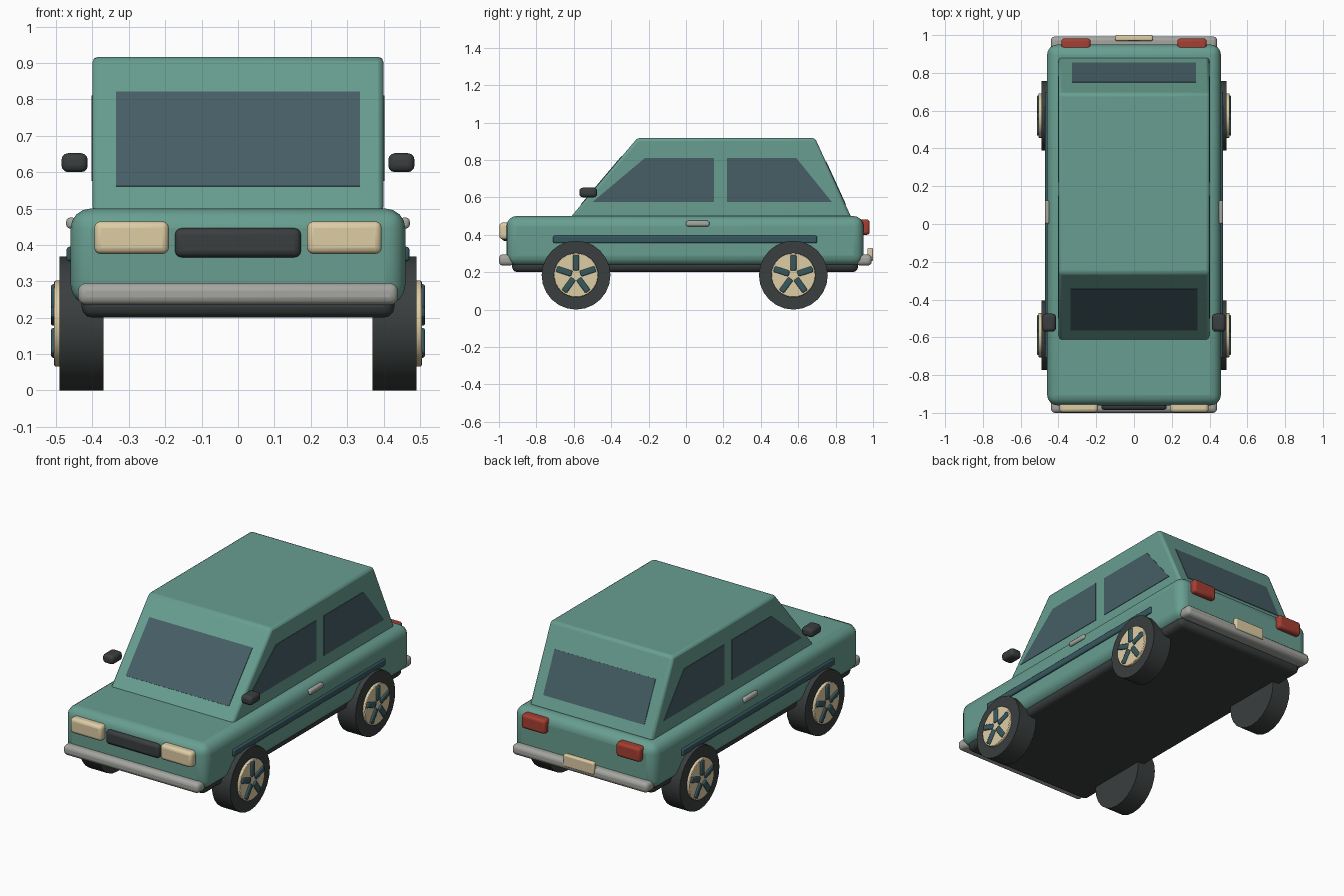
import bpy, bmesh, math
from mathutils import Vector, Matrix

old = bpy.data.objects.get("Cube")
if old:
    bpy.data.objects.remove(old, do_unlink=True)


def material(name, srgb):
    lin = [((c / 255 + 0.055) / 1.055) ** 2.4 for c in srgb] + [1]
    m = bpy.data.materials.new(name)
    m.use_nodes = True
    m.diffuse_color = lin
    m.node_tree.nodes["Principled BSDF"].inputs["Base Color"].default_value = lin
    return m


paint = material("teal paint", (104, 158, 144))
glass = material("dark glass", (70, 95, 102))
rubber = material("black rubber", (58, 62, 62))
cream = material("cream", (222, 205, 165))
chrome = material("grey metal", (165, 165, 160))
red = material("red lens", (165, 62, 50))
trim = material("dark teal trim", (55, 88, 95))


def finish(name, bm, mat, bevel=0, segments=3):
    bmesh.ops.recalc_face_normals(bm, faces=bm.faces)
    mesh = bpy.data.meshes.new(name)
    bm.to_mesh(mesh)
    bm.free()
    mesh.materials.append(mat)
    ob = bpy.data.objects.new(name, mesh)
    bpy.context.collection.objects.link(ob)
    if bevel:
        mod = ob.modifiers.new("soft edges", "BEVEL")
        mod.width, mod.segments = bevel, segments
    bpy.ops.object.select_all(action="DESELECT")
    ob.select_set(True)
    bpy.context.view_layer.objects.active = ob
    bpy.ops.object.shade_smooth_by_angle(angle=math.radians(35))
    return ob


def box(name, x, y, z, mat, bevel=0.015, segments=3):
    """Rounded box from (low, high) ranges."""
    bm = bmesh.new()
    bmesh.ops.create_cube(bm, size=1)
    for v in bm.verts:
        v.co = [(lo + hi) / 2 + c * (hi - lo) for c, (lo, hi) in zip(v.co, (x, y, z))]
    return finish(name, bm, mat, bevel, segments)


def prism(name, points, depth, mat, bevel=0):
    """Polygon extruded along the given vector, centred on its plane."""
    bm = bmesh.new()
    d = Vector(depth)
    face = bm.faces.new([bm.verts.new(Vector(p) - d / 2) for p in points])
    grown = bmesh.ops.extrude_face_region(bm, geom=[face])["geom"]
    bmesh.ops.translate(bm, vec=d, verts=[v for v in grown if isinstance(v, bmesh.types.BMVert)])
    return finish(name, bm, mat, bevel, 2)


def mirrored(side, lo, hi):
    return tuple(sorted((side * lo, side * hi)))


# Lower body and dark underside
box("body", (-0.46, 0.46), (-0.96, 0.95), (0.235, 0.5), paint, 0.055, 4)
box("underside", (-0.43, 0.43), (-0.93, 0.92), (0.2, 0.32), rubber, 0.03)

# Cabin with sloped screens
base_front, top_front, top_rear, base_rear = (-0.62, 0.49), (-0.26, 0.917), (0.69, 0.917), (0.885, 0.49)
prism("cabin", [(0, y, z) for y, z in (base_front, top_front, top_rear, base_rear)],
      (0.8, 0, 0), paint, 0.015)


def screen(name, low, high, half, z0, z1, sign):
    """Glass plate lying on a sloped cabin end."""
    slope = (high[0] - low[0]) / (high[1] - low[1])
    pts = [(x, low[0] + slope * (z - low[1]), z)
           for x, z in ((-half, z0), (half, z0), (half, z1), (-half, z1))]
    normal = Vector((0, sign, -sign * slope)).normalized()
    prism(name, pts, normal * 0.006, glass)


screen("windshield", base_front, top_front, 0.335, 0.56, 0.82, -1)
screen("rear_window", base_rear, top_rear, 0.328, 0.56, 0.79, 1)

# Parts repeated on both sides
front_pane = ((-0.50, 0.575), (-0.22, 0.81), (0.15, 0.81), (0.15, 0.575))
rear_pane = ((0.22, 0.575), (0.22, 0.81), (0.59, 0.81), (0.78, 0.575))
for side, label in ((1, "left"), (-1, "right")):
    for part, pane in (("front", front_pane), ("rear", rear_pane)):
        prism(f"{label}_{part}_side_window", [(side * 0.4, y, z) for y, z in pane],
              (0.006, 0, 0), glass)
    box(f"{label}_side_strip", mirrored(side, 0.44, 0.471), (-0.71, 0.7), (0.355, 0.395), trim, 0.008)
    box(f"{label}_door_handle", mirrored(side, 0.445, 0.472), (0, 0.125), (0.445, 0.475), chrome, 0.01)
    box(f"{label}_mirror", mirrored(side, 0.413, 0.485), (-0.57, -0.475), (0.6, 0.652), rubber, 0.018)
    box(f"{label}_headlight", mirrored(side, 0.19, 0.395), (-0.998, -0.93), (0.375, 0.465), cream, 0.018)
    box(f"{label}_tail_light", mirrored(side, 0.23, 0.385), (0.92, 0.982), (0.4, 0.482), red, 0.015)

# Grille, bumpers and number plate
box("grille", (-0.173, 0.173), (-0.985, -0.92), (0.366, 0.446), rubber, 0.018)
box("front_bumper", (-0.44, 0.44), (-1, -0.92), (0.235, 0.295), chrome, 0.022)
box("rear_bumper", (-0.44, 0.44), (0.91, 0.993), (0.235, 0.295), chrome, 0.022)
box("number_plate", (-0.1, 0.1), (0.97, 1), (0.26, 0.33), cream, 0.008)


def disc(name, centre, radius, width, mat, bevel, sides=32):
    bm = bmesh.new()
    bmesh.ops.create_cone(bm, cap_ends=True, segments=sides, radius1=radius, radius2=radius, depth=width)
    bmesh.ops.transform(bm, verts=bm.verts,
                        matrix=Matrix.Translation(centre) @ Matrix.Rotation(math.pi / 2, 4, "Y"))
    ob = finish(name, bm, mat)
    if bevel:
        mod = ob.modifiers.new("rim edge", "BEVEL")
        mod.width, mod.segments = bevel, 2
    return ob


# Wheels with five spokes
hub_z = 0.184
for side, label in ((1, "left"), (-1, "right")):
    for end, y in (("front", -0.588), ("rear", 0.574)):
        name = f"{label}_{end}"
        disc(f"{name}_tyre", (side * 0.43, y, hub_z), hub_z, 0.12, rubber, 0, 24)
        disc(f"{name}_hub", (side * 0.485, y, hub_z), 0.118, 0.04, cream, 0.004)
        for i in range(5):
            spoke = box(f"{name}_spoke_{i + 1}", (-0.012, 0.012), (-0.016, 0.016),
                        (0.024, 0.108), trim, 0.006, 2)
            spoke.matrix_world = (Matrix.Translation((side * 0.502, y, hub_z))
                                  @ Matrix.Rotation(i * math.tau / 5, 4, "X"))
